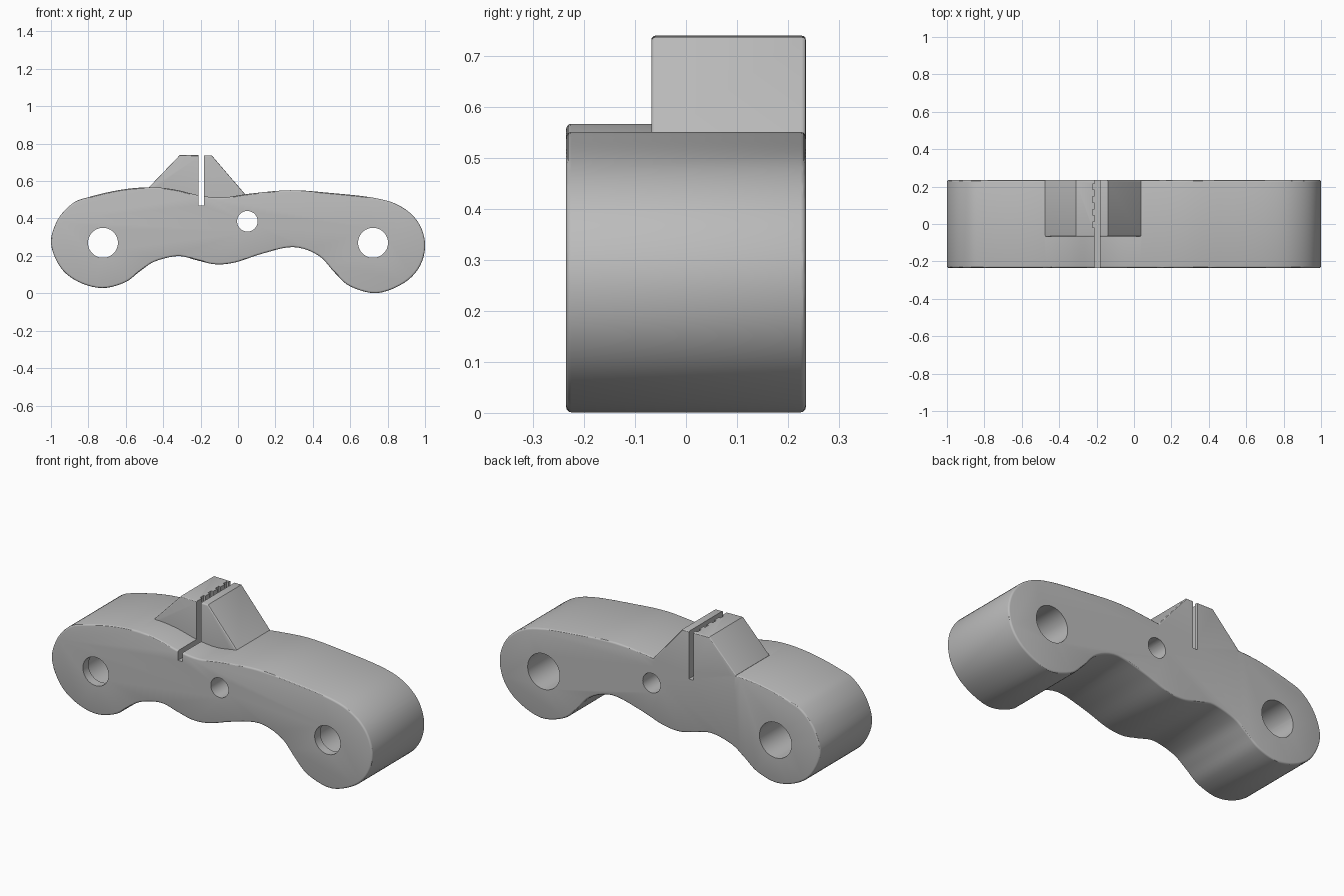
import bpy, bmesh, math
from mathutils import Vector

cube = bpy.data.objects.get("Cube")
if cube:
    bpy.data.objects.remove(cube, do_unlink=True)

FRONT, BACK = -0.235, 0.235
grey = bpy.data.materials.new("plain grey")
grey.use_nodes = True
colour = (0.5, 0.5, 0.5, 1)
grey.diffuse_color = colour
grey.node_tree.nodes["Principled BSDF"].inputs["Base Color"].default_value = colour


def prism(name, outline, y0, y1, bevel=0.0):
    """Extrude an x-z outline along y, softening the front and back rims."""
    bm = bmesh.new()
    cap = bm.faces.new([bm.verts.new((x, y0, z)) for x, z in outline])
    new = bmesh.ops.extrude_face_region(bm, geom=[cap])["geom"]
    bmesh.ops.translate(bm, vec=(0, y1 - y0, 0),
                        verts=[g for g in new if isinstance(g, bmesh.types.BMVert)])
    bmesh.ops.recalc_face_normals(bm, faces=bm.faces)
    if bevel:
        rims = [e for e in bm.edges if abs(e.verts[0].co.y - e.verts[1].co.y) < 1e-5]
        bmesh.ops.bevel(bm, geom=rims, offset=bevel, segments=3, profile=0.5,
                        affect='EDGES', clamp_overlap=True)
    mesh = bpy.data.meshes.new(name)
    bm.to_mesh(mesh)
    bm.free()
    mesh.materials.append(grey)
    obj = bpy.data.objects.new(name, mesh)
    bpy.context.collection.objects.link(obj)
    return obj


def smooth_loop(points, steps=5):
    """Closed Catmull-Rom curve through the points."""
    pts = [Vector(p) for p in points]
    n, out = len(pts), []
    for i in range(n):
        a, b, c, d = (pts[(i + k) % n] for k in (-1, 0, 1, 2))
        for s in range(steps):
            t = s / steps
            out.append(0.5 * (2 * b + (c - a) * t + (2 * a - 5 * b + 4 * c - d) * t ** 2
                              + (3 * b - a - 3 * c + d) * t ** 3))
    return out


def circle(x, z, r, n=48):
    return [(x + r * math.cos(math.tau * i / n), z + r * math.sin(math.tau * i / n))
            for i in range(n)]


def box(x0, x1, z0, z1):
    return [(x0, z0), (x1, z0), (x1, z1), (x0, z1)]


def combine(target, other, operation):
    mod = target.modifiers.new(operation.lower(), 'BOOLEAN')
    mod.operation, mod.solver, mod.object = operation, 'EXACT', other
    bpy.context.view_layer.objects.active = target
    bpy.ops.object.modifier_apply(modifier=mod.name)
    bpy.data.objects.remove(other, do_unlink=True)


# Wavy body with rounded ends
body_outline = [
    (-1, .27), (-.963, .395), (-.885, .48), (-.80, .514), (-.63, .553), (-.47, .567),
    (-.34, .555), (-.21, .524), (-.085, .512), (.065, .533), (.28, .551), (.49, .537),
    (.73, .51), (.866, .467), (.96, .385), (1, .27), (.975, .15), (.89, .057),
    (.743, .001), (.60, .037), (.52, .107), (.43, .202), (.295, .247), (.13, .212),
    (-.015, .165), (-.12, .155), (-.214, .175), (-.32, .199), (-.445, .17),
    (-.525, .117), (-.605, .058), (-.727, .028), (-.855, .062), (-.95, .14)]
body = prism("body", smooth_loop(body_outline), FRONT, BACK, 0.01)

# Raised wedge that stands on the back part of the body
wedge = prism("wedge", [(-.475, .47), (-.475, .568), (-.31, .74), (-.14, .737),
                        (.042, .525), (.042, .47)], -.068, BACK, 0.008)
combine(body, wedge, 'UNION')

# Slot through the body and wedge, with grooves down its left-hand wall
combine(body, prism("slot_cutter", box(-.21, -.182, .47, .9), -.5, .5), 'DIFFERENCE')
for i in range(4):
    y = -.02 + i * .068
    groove = prism("groove_cutter", box(-.222, -.2, .471, .9), y, y + .03)
    combine(body, groove, 'DIFFERENCE')

# Stepped end holes, narrow at the front, and a plain middle hole
for x in (-.722, .722):
    combine(body, prism("hole_cutter", circle(x, .27, .08), -.5, .5), 'DIFFERENCE')
    combine(body, prism("wide_hole_cutter", circle(x, .27, .1), FRONT + .05, .5), 'DIFFERENCE')
combine(body, prism("middle_hole_cutter", circle(.05, .385, .055), -.5, .5), 'DIFFERENCE')

# Smooth shading with crisp edges
bpy.ops.object.select_all(action='DESELECT')
body.select_set(True)
bpy.context.view_layer.objects.active = body
bpy.ops.object.shade_smooth_by_angle(angle=math.radians(30))
